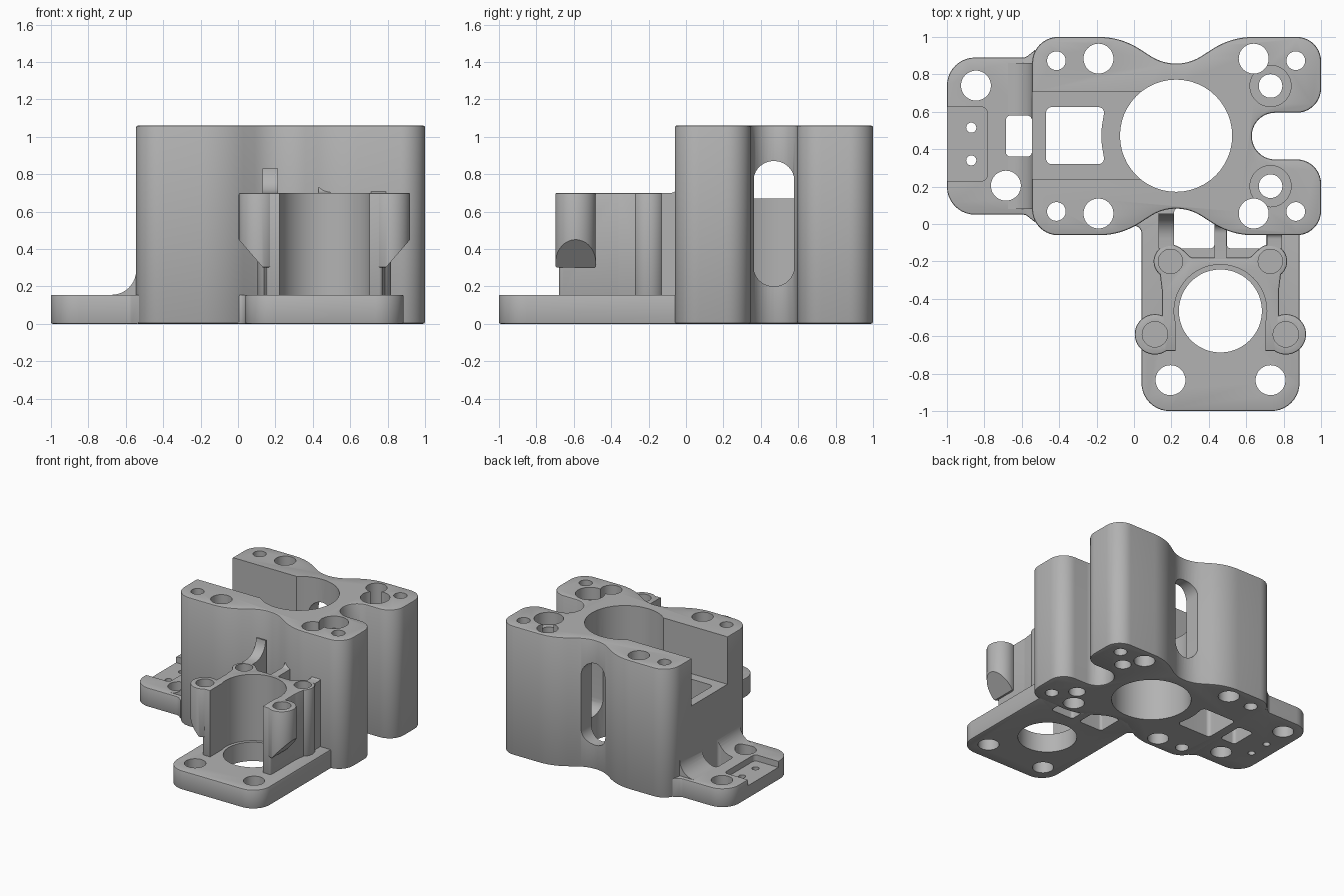
import bpy
import bmesh
from math import sin, cos, pi, tan, acos
from mathutils import Vector

cube = bpy.data.objects.get("Cube")
if cube:
    bpy.data.objects.remove(cube, do_unlink=True)

grey = bpy.data.materials.new("plain_grey")
grey.use_nodes = True
grey.diffuse_color = (0.45, 0.45, 0.45, 1)
grey.node_tree.nodes["Principled BSDF"].inputs["Base Color"].default_value = (0.45, 0.45, 0.45, 1)


def rounded(corners, steps=10):
    """Polygon outline from (x, y, radius) corners."""
    out = []
    for i, (x, y, r) in enumerate(corners):
        p = Vector((x, y))
        if r == 0:
            out.append(p)
            continue
        a = (Vector(corners[i - 1][:2]) - p).normalized()
        b = (Vector(corners[(i + 1) % len(corners)][:2]) - p).normalized()
        half = acos(max(-1, min(1, a.dot(b)))) / 2
        reach = r / tan(half)
        centre = p + (a + b).normalized() * (r / sin(half))
        start, end = p + a * reach - centre, p + b * reach - centre
        sweep = pi - 2 * half
        for k in range(steps + 1):
            t = k / steps
            out.append(centre + (start * sin((1 - t) * sweep) + end * sin(t * sweep)) / sin(sweep))
    return out


def rect(x0, x1, y0, y1, r=0):
    return rounded([(x0, y0, r), (x1, y0, r), (x1, y1, r), (x0, y1, r)])


def circle(x, y, r, n=48):
    return [(x + r * cos(2 * pi * i / n), y + r * sin(2 * pi * i / n)) for i in range(n)]


def prism(name, outline, lo, hi, axis="Z", bevel=0):
    """Extrude an outline along an axis between lo and hi."""
    place = {"Z": lambda u, v, w: (u, v, w),
             "X": lambda u, v, w: (w, u, v),
             "Y": lambda u, v, w: (u, w, v)}[axis]
    bm = bmesh.new()
    rings = [[bm.verts.new(place(u, v, w)) for u, v in outline] for w in (lo, hi)]
    caps = [bm.faces.new(ring) for ring in rings]
    n = len(outline)
    for i in range(n):
        j = (i + 1) % n
        bm.faces.new((rings[0][i], rings[0][j], rings[1][j], rings[1][i]))
    bmesh.ops.recalc_face_normals(bm, faces=bm.faces)
    if bevel:
        rim = list({e for f in caps for e in f.edges})
        bmesh.ops.bevel(bm, geom=rim, offset=bevel, segments=2, profile=0.5, affect="EDGES")
    mesh = bpy.data.meshes.new(name)
    bm.to_mesh(mesh)
    bm.free()
    obj = bpy.data.objects.new(name, mesh)
    obj.data.materials.append(grey)
    bpy.context.collection.objects.link(obj)
    return obj


def select(obj):
    bpy.ops.object.select_all(action="DESELECT")
    obj.select_set(True)
    bpy.context.view_layer.objects.active = obj


def cut(obj, cutters):
    """Subtract prisms, given as (outline, lo, hi[, axis])."""
    for spec in cutters:
        tool = prism("cutter", *spec)
        tool.hide_render = True
        mod = obj.modifiers.new("cut", "BOOLEAN")
        mod.operation, mod.solver, mod.object = "DIFFERENCE", "EXACT", tool
        select(obj)
        bpy.ops.object.modifier_apply(modifier=mod.name)
        bpy.data.objects.remove(tool, do_unlink=True)


def hole(x, y, r, lo=-0.1, hi=1.2):
    return (circle(x, y, r), lo, hi)


MID = 0.47          # symmetry line of the main block
TOP, PLATE, MOUNT = 1.06, 0.155, 0.70


def flip(y):
    return 2 * MID - y


# Main block: waisted outline with a notch on the right
half = [(-0.545, 1.0, 0.14), (-0.07, 1.0, 0.4), (0.225, 0.81, 0.25), (0.52, 1.0, 0.4),
        (1.0, 1.0, 0.13), (1.0, 0.595, 0.13), (0.63, 0.595, 0.124)]
outline = half + [(x, flip(y), r) for x, y, r in reversed(half)]
block = prism("main_block", rounded(outline), 0, TOP, bevel=0.01)
cuts = [hole(0.225, 0.472, 0.30),
        (rect(-0.7, 0.225, 0.24, 0.705), 0.67, 1.2),
        (rounded([(-0.47, 0.32, 0.03), (-0.155, 0.32, 0.03), (-0.18, MID, 0.4),
                  (-0.155, 0.625, 0.03), (-0.47, 0.625, 0.03)]), -0.1, 0.8),
        (rect(0.36, 0.58, 0.2, 0.87, 0.108), 0.4, 0.69, "X"),
        (rect(0.115, 0.335, 0.2, 0.87, 0.108), 0.6, 0.95, "Y")]
for x, y, r in [(-0.415, 0.873, 0.05), (-0.19, 0.884, 0.08), (0.64, 0.884, 0.08),
                (0.865, 0.873, 0.05), (0.73, 0.738, 0.063)]:
    cuts += [hole(x, y, r), hole(x, flip(y), r)]
cuts += [hole(0.73, y, 0.11, TOP - 0.1) for y in (0.738, flip(0.738))]
cut(block, cuts)

# Side plate with its fillet against the block
side = prism("side_plate", rounded([(-1, 0.05, 0.15), (-0.58, 0.05, 0.04), (-0.53, 0.01, 0), (-0.53, 0.93, 0),
                                    (-0.58, 0.89, 0.04), (-1, 0.89, 0.15)]), 0, PLATE, bevel=0.008)
arc = [(-0.675 + 0.13 * sin(t * pi / 20), 0.285 - 0.13 * cos(t * pi / 20)) for t in range(11)]
fillet = prism("side_fillet", arc + [(-0.54, 0.285), (-0.54, 0.14), (-0.675, 0.14)], 0.08, 0.86, "Y")
side_cuts = [hole(-0.845, 0.74, 0.08), hole(-0.685, 0.205, 0.08),
             (rect(-0.685, -0.546, 0.36, 0.58, 0.025), -0.1, 0.5)]
cut(fillet, side_cuts)
cut(side, side_cuts + [hole(-0.87, y, 0.027) for y in (0.515, 0.34)]
    + [(rect(-1.1, -0.785, 0.23, 0.625, 0.03), 0.105, 0.3)])

# Front plate with bore, bolt holes and rear windows
front = prism("front_plate", rounded([(0.04, -1, 0.15), (0.885, -1, 0.15), (0.885, -0.04, 0), (0.5, -0.04, 0),
                                      (0.42, 0.1, 0), (0, 0.1, 0), (-0.03, -0.01, 0), (0.04, -0.01, 0.04)]),
              0, PLATE, bevel=0.008)
CX, CY = 0.462, -0.465
cut(front, [hole(CX, CY, 0.222), hole(0.195, -0.835, 0.08), hole(0.73, -0.835, 0.08),
            (rect(0.215, 0.43, -0.13, 0.085, 0.02), -0.1, 0.3),
            (rect(0.497, 0.705, -0.13, -0.02, 0.02), -0.1, 0.3)])

# Cradle open towards the front
pockets = [hole(CX + s * dx, y, r, 0.55) for s in (-1, 1)
           for dx, y, r in ((0.35, -0.59, 0.068), (0.267, -0.2, 0.065))]
cradle = prism("cradle", rounded([(0.15, -0.68, 0.02), (0.774, -0.68, 0.02), (0.774, -0.36, 0.1), (0.8, -0.15, 0.06),
                                  (0.67, -0.13, 0.04), (0.62, -0.18, 0.04), (0.304, -0.18, 0.04),
                                  (0.254, -0.13, 0.04), (0.124, -0.15, 0.06), (0.15, -0.36, 0.1)]),
               0.14, MOUNT, bevel=0.008)
cut(cradle, [hole(CX, CY, 0.248), (rect(0.222, 0.702, -0.9, CY), 0, 1)] + pockets)

# Screw bosses, the front pair sloping away underneath
parts = [block, side, fillet, front, cradle]
for s, label in ((-1, "right"), (1, "left")):
    boss = prism("front_boss_" + label, circle(CX + s * 0.35, -0.59, 0.108), 0.3, MOUNT, bevel=0.008)
    bm = bmesh.new()
    bm.from_mesh(boss.data)
    res = bmesh.ops.bisect_plane(bm, geom=bm.verts[:] + bm.edges[:] + bm.faces[:],
                                 plane_co=(CX + s * 0.458, 0, 0.45), plane_no=(s * 0.15, 0, -0.13),
                                 clear_outer=True)
    bmesh.ops.holes_fill(bm, edges=[e for e in bm.edges if e.is_boundary])
    bmesh.ops.recalc_face_normals(bm, faces=bm.faces)
    bm.to_mesh(boss.data)
    bm.free()
    rear = prism("rear_boss_" + label, circle(CX + s * 0.267, -0.2, 0.09), 0.14, MOUNT, bevel=0.008)
    for b in (boss, rear):
        cut(b, pockets + [hole(CX, CY, 0.248), (rect(0.222, 0.702, -0.9, CY), 0, 1)])
    parts += [boss, rear]

# Ribs tying the cradle to the block, curving up where they meet it
for label, x0, x1, start, end, rise in (("right", 0.13, 0.215, -0.13, 0.05, 0.13),
                                        ("centre", 0.43, 0.495, -0.19, 0.0, 0.05),
                                        ("left", 0.71, 0.79, -0.13, -0.05, 0.03)):
    curve = [(end - rise * cos(t * pi / 16), MOUNT + rise - rise * sin(t * pi / 16)) for t in range(8, -1, -1)]
    curve = [(end - rise + rise * sin(t * pi / 16), MOUNT + rise - rise * cos(t * pi / 16)) for t in range(9)]
    back = end + 0.01
    parts.append(prism("rib_" + label, [(start, 0.02), (back, 0.02), (back, MOUNT + rise)] + curve[::-1]
                       + [(start, MOUNT)], x0, x1, "X"))

# Smooth curved walls, keep edges crisp
for obj in parts:
    select(obj)
    bpy.ops.object.shade_smooth_by_angle(angle=0.6)
